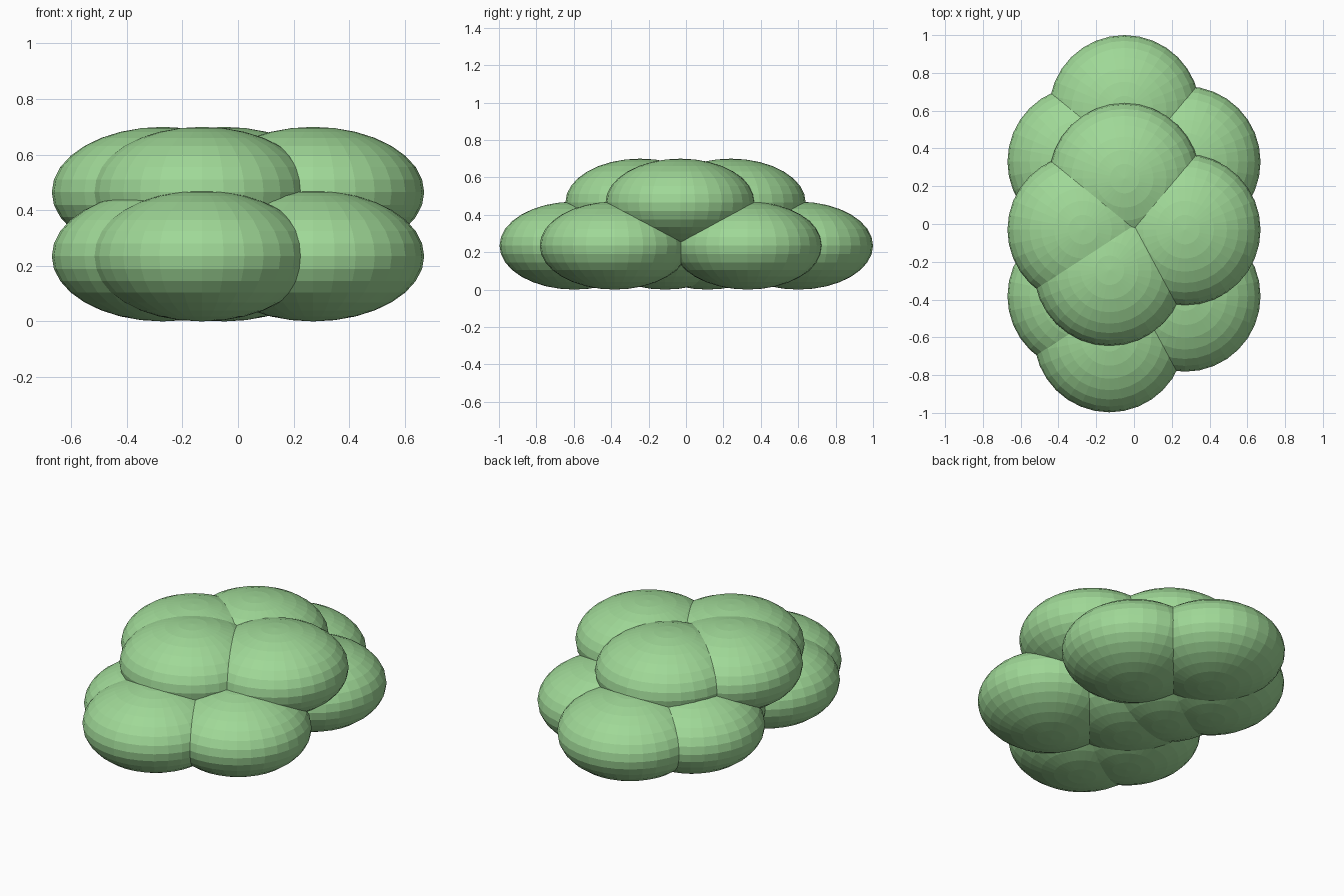
import bpy

if "Cube" in bpy.data.objects:
    bpy.data.objects.remove(bpy.data.objects["Cube"])

green = bpy.data.materials.new("leaf green")
green.diffuse_color = (0.35, 0.69, 0.31, 1)
green.use_nodes = True
green.node_tree.nodes["Principled BSDF"].inputs["Base Color"].default_value = green.diffuse_color

# One flattened blob mesh, shared by every leaf ball
RX, RZ = 0.4, 0.235
bpy.ops.mesh.primitive_uv_sphere_add(segments=32, ring_count=16, radius=1)
first = bpy.context.object
blob = first.data
blob.name = "leaf_ball"
for v in blob.vertices:
    v.co.x *= RX
    v.co.y *= RX
    v.co.z *= RZ
blob.materials.append(green)
bpy.data.objects.remove(first)

# Four balls in each clump: back, right, left, front
BALLS = {"back": (-0.05, 0.24), "right": (0.27, -0.03),
         "left": (-0.27, -0.03), "front": (-0.13, -0.245)}

# Three clumps: one on top, two below
CLUMPS = {"upper": (0, 0.465), "lower_back": (0.36, RZ), "lower_front": (-0.352, RZ)}

for clump, (dy, z) in CLUMPS.items():
    for side, (x, y) in BALLS.items():
        ob = bpy.data.objects.new(f"{clump}_clump_{side}_ball", blob)
        ob.location = (x, y + dy, z)
        bpy.context.collection.objects.link(ob)
